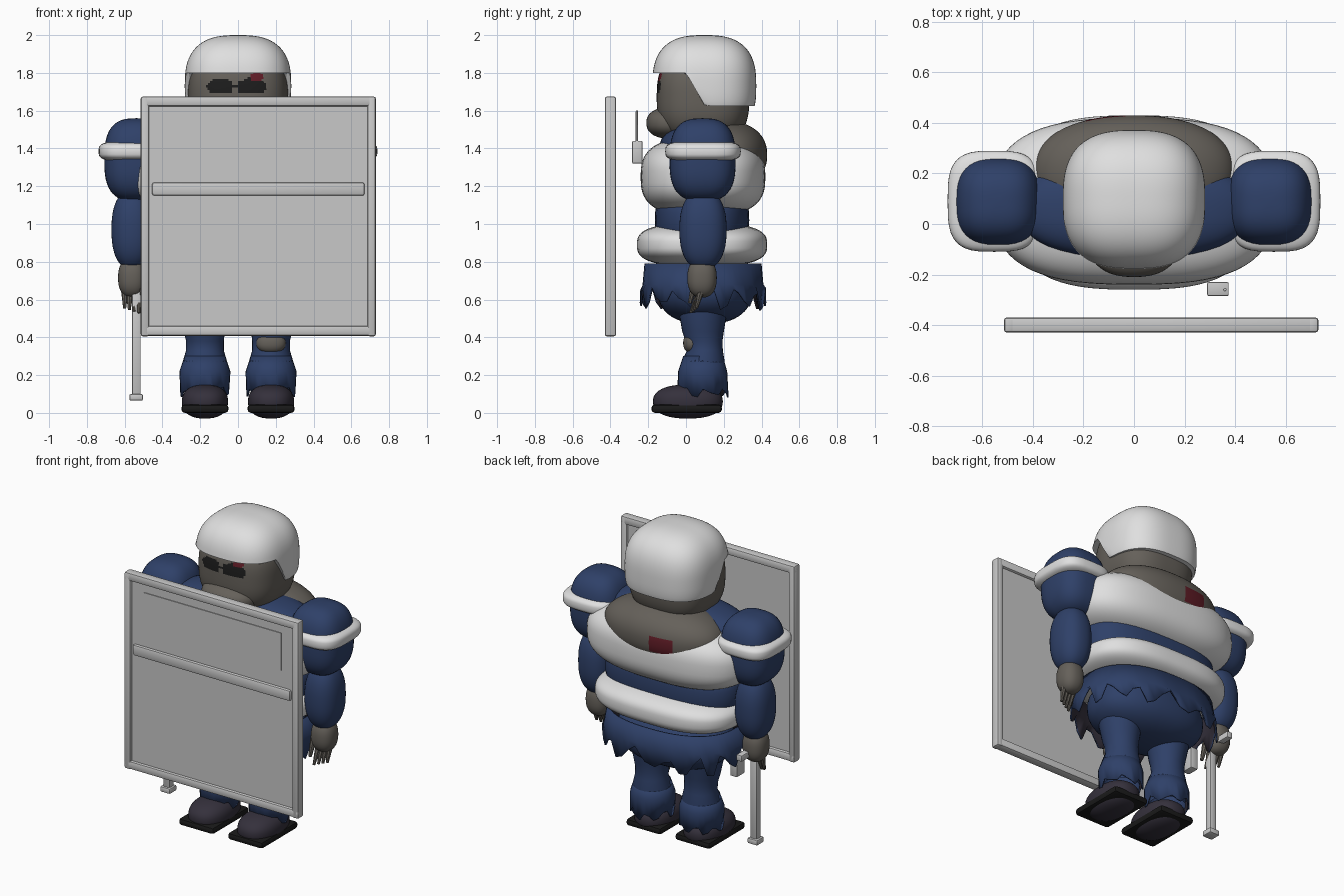
import bpy, bmesh, math, random
from mathutils import Vector

random.seed(4)
cube = bpy.data.objects.get("Cube")
if cube:
    bpy.data.objects.remove(cube, do_unlink=True)


def material(name, r, g, b):
    m = bpy.data.materials.new(name)
    m.use_nodes = True
    m.diffuse_color = (r, g, b, 1)
    bsdf = next(n for n in m.node_tree.nodes if n.type == 'BSDF_PRINCIPLED')
    bsdf.inputs["Base Color"].default_value = (r, g, b, 1)
    return m


WHITE = material("padding white", .74, .74, .74)
METAL = material("shield grey", .58, .58, .58)
BLUE = material("uniform blue", .028, .052, .14)
SKIN = material("grey skin", .13, .118, .102)
RED = material("wound red", .12, .012, .02)
BLACK = material("eye black", .012, .012, .012)
SHOE = material("shoe purple", .035, .03, .045)
SOLE = material("sole black", .01, .01, .01)


def finish(name, bm, mats, paint=None, angle=40):
    bmesh.ops.recalc_face_normals(bm, faces=bm.faces)
    if paint:
        for f in bm.faces:
            f.material_index = paint(f.calc_center_median())
    me = bpy.data.meshes.new(name)
    bm.to_mesh(me)
    bm.free()
    for m in mats:
        me.materials.append(m)
    ob = bpy.data.objects.new(name, me)
    bpy.context.collection.objects.link(ob)
    bpy.context.view_layer.objects.active = ob
    for o in bpy.context.selected_objects:
        o.select_set(False)
    ob.select_set(True)
    bpy.ops.object.shade_smooth_by_angle(angle=math.radians(angle))
    return ob


def blob(name, centre, radii, mats, e=.8, seg=40, paint=None, floor=None):
    """Rounded box: e = 1 is an ellipsoid, smaller is squarer."""
    bm = bmesh.new()
    bmesh.ops.create_uvsphere(bm, u_segments=seg, v_segments=seg * 2 // 3, radius=1)
    for v in bm.verts:
        v.co = Vector([c + r * math.copysign(abs(a) ** e, a)
                       for c, r, a in zip(centre, radii, v.co)])
        if floor:
            v.co.z = max(v.co.z, floor(v.co))
    return finish(name, bm, mats, paint)


def tube(name, rings, mats, jag=0, seg=32, e=1, paint=None, thick=0):
    """Loft through elliptical rings (z, cx, cy, rx, ry); jag tears the last ring."""
    bm = bmesh.new()
    loops = []
    for k, (z, cx, cy, rx, ry) in enumerate(rings):
        loop = []
        for i in range(seg):
            a = math.tau * i / seg
            c, s = math.cos(a), math.sin(a)
            tear = jag * (random.uniform(.5, 1) if i % 4 < 2 else random.uniform(0, .4))
            loop.append(bm.verts.new((cx + rx * math.copysign(abs(c) ** e, c),
                                      cy + ry * math.copysign(abs(s) ** e, s),
                                      z + (tear if k == len(rings) - 1 else 0))))
        loops.append(loop)
    for a, b in zip(loops, loops[1:]):
        for i in range(seg):
            j = (i + 1) % seg
            bm.faces.new((a[i], a[j], b[j], b[i]))
    ob = finish(name, bm, mats, paint)
    if thick:
        mod = ob.modifiers.new("cloth", 'SOLIDIFY')
        mod.thickness, mod.offset, mod.material_offset = thick, -1, 1
    return ob


def box(name, lo, hi, mat, bevel=0):
    bm = bmesh.new()
    bmesh.ops.create_cube(bm, size=1)
    for v in bm.verts:
        v.co = Vector([(l + h) / 2 + c * (h - l) for l, h, c in zip(lo, hi, v.co)])
    if bevel:
        bmesh.ops.bevel(bm, geom=bm.edges[:], offset=bevel, segments=2, affect='EDGES', profile=.5)
    return finish(name, bm, [mat], angle=30)


def rod(name, p, q, r1, r2, mat, seg=12):
    p, q = Vector(p), Vector(q)
    bm = bmesh.new()
    bmesh.ops.create_cone(bm, cap_ends=True, segments=seg, radius1=r1, radius2=r2, depth=(q - p).length)
    rot = (q - p).to_track_quat('Z', 'Y')
    for v in bm.verts:
        v.co = rot @ v.co + (p + q) / 2
    return finish(name, bm, [mat])


# Head, with eyes and a cut above one of them
def face_paint(c):
    def inside(x, z, rx, rz):
        return c.y < 0 and ((c.x - x) / rx) ** 2 + ((c.z - z) / rz) ** 2 < 1
    if inside(.095, 1.78, .036, .024):
        return 2
    return int(inside(-.09, 1.727, .076, .044) or inside(.075, 1.73, .076, .046))


blob("head", (0, .09, 1.67), (.265, .245, .25), [SKIN, BLACK, RED], .72, 120, face_paint)
blob("jaw", (0, -.07, 1.535), (.18, .14, .085), [SKIN], .85)
blob("helmet", (0, .097, 1.73), (.282, .275, .27), [WHITE], .74, 96,
     floor=lambda c: 1.8 - .175 * min(1, max(0, c.y / .1)))

# Torso
blob("upper_back", (0, .21, 1.365), (.4, .22, .18), [SKIN, RED], .9, 96,
     lambda c: int(abs(c.x + .12) < .08 and abs(c.z - 1.36) < .05 and c.y > .3))
blob("shirt_shoulders", (0, .06, 1.4), (.46, .2, .125), [BLUE], .85)
blob("vest", (0, .09, 1.25), (.56, .33, .21), [WHITE], .72, 64)
blob("waist", (0, .085, 1.02), (.46, .25, .2), [BLUE], .75)
blob("belt_pad", (0, .085, .89), (.49, .345, .115), [WHITE], .7, 64)
blob("pelvis", (0, .1, .65), (.37, .25, .18), [BLUE], .85)
tube("torn_skirt", [(.79, 0, .09, .43, .31), (.68, 0, .09, .45, .32), (.54, 0, .09, .46, .335)],
     [BLUE, SHOE], .13, 56, .85, thick=.01)

# Arms and legs
for s, side in ((1, "left"), (-1, "right")):
    blob(side + "_shoulder", (s * .538, .088, 1.34), (.17, .175, .22), [BLUE], .72)
    blob(side + "_shoulder_band", (s * .553, .09, 1.385), (.185, .2, .056), [WHITE], .6)
    blob(side + "_forearm", (s * .56, .09, .97), (.11, .125, .21), [BLUE], .85)
    blob(side + "_hand", (s * .56, .085, .715), (.075, .078, .105), [SKIN], .85)
    for i in range(4):
        x = s * (.525 + .025 * i)
        rod(side + "_finger", (x, .085, .67), (x, .025 + .01 * i, .53 + .008 * i), .022, .008, SKIN, 8)
    rod(side + "_thumb", (s * .51, .05, .7), (s * .5, .02, .58), .022, .01, SKIN, 8)

    tube(side + "_leg", [(.66, s * .18, .1, .14, .14), (.52, s * .18, .09, .125, .125),
                         (.43, s * .178, .09, .108, .11), (.38, s * .175, .095, .1, .098),
                         (.33, s * .175, .1, .1, .095), (.27, s * .175, .09, .118, .115),
                         (.12, s * .175, .09, .11, .11)], [BLUE], .0, 32)
    tube(side + "_torn_cuff", [(.3, s * .175, .09, .108, .105), (.22, s * .175, .088, .135, .13),
                               (.08, s * .175, .09, .13, .135)], [BLUE, SHOE], .06, 28, thick=.008)
    blob(side + "_shoe", (s * .175, .01, .06), (.122, .185, .09), [SHOE], .85)
    box(side + "_sole", (s * .175 - .125, -.183, 0), (s * .175 + .125, .19, .045), SOLE, .018)
    box(side + "_sole_patch", (s * .175 - .06, -.12, -.002), (s * .175 + .06, .04, .002), SHOE)
blob("bare_knee", (.175, .035, .37), (.078, .05, .055), [SKIN], .9)

# Riot shield
L, R, B, T, Y = -.495, .705, .435, 1.65, -.4
box("shield_panel", (L, Y - .012, B), (R, Y + .012, T), METAL)
box("shield_window", (-.38, Y - .017, 1.33), (.6, Y - .01, 1.57), METAL)
box("shield_bar", (-.455, Y - .03, 1.15), (.67, Y, 1.22), METAL, .012)
for x in (L, R):
    box("shield_side_frame", (x - .02, Y - .03, B - .03), (x + .025, Y + .03, T + .025), METAL, .012)
for z in (B, T):
    box("shield_end_frame", (L - .02, Y - .03, z - .027), (R + .025, Y + .03, z + .025), METAL, .012)

# Baton with side handle, radio and holster
box("baton", (-.562, .035, .09), (-.515, .082, .68), METAL, .008)
box("baton_tip", (-.575, .022, .065), (-.503, .095, .1), METAL, .008)
box("baton_handle", (-.56, .05, .655), (-.52, .23, .695), METAL, .006)
box("holster", (-.42, .0, .46), (-.37, .08, .6), METAL, .006)
box("radio", (.29, -.285, 1.32), (.375, -.23, 1.44), METAL, .006)
rod("radio_antenna", (.36, -.26, 1.43), (.36, -.26, 1.6), .007, .006, METAL, 8)
